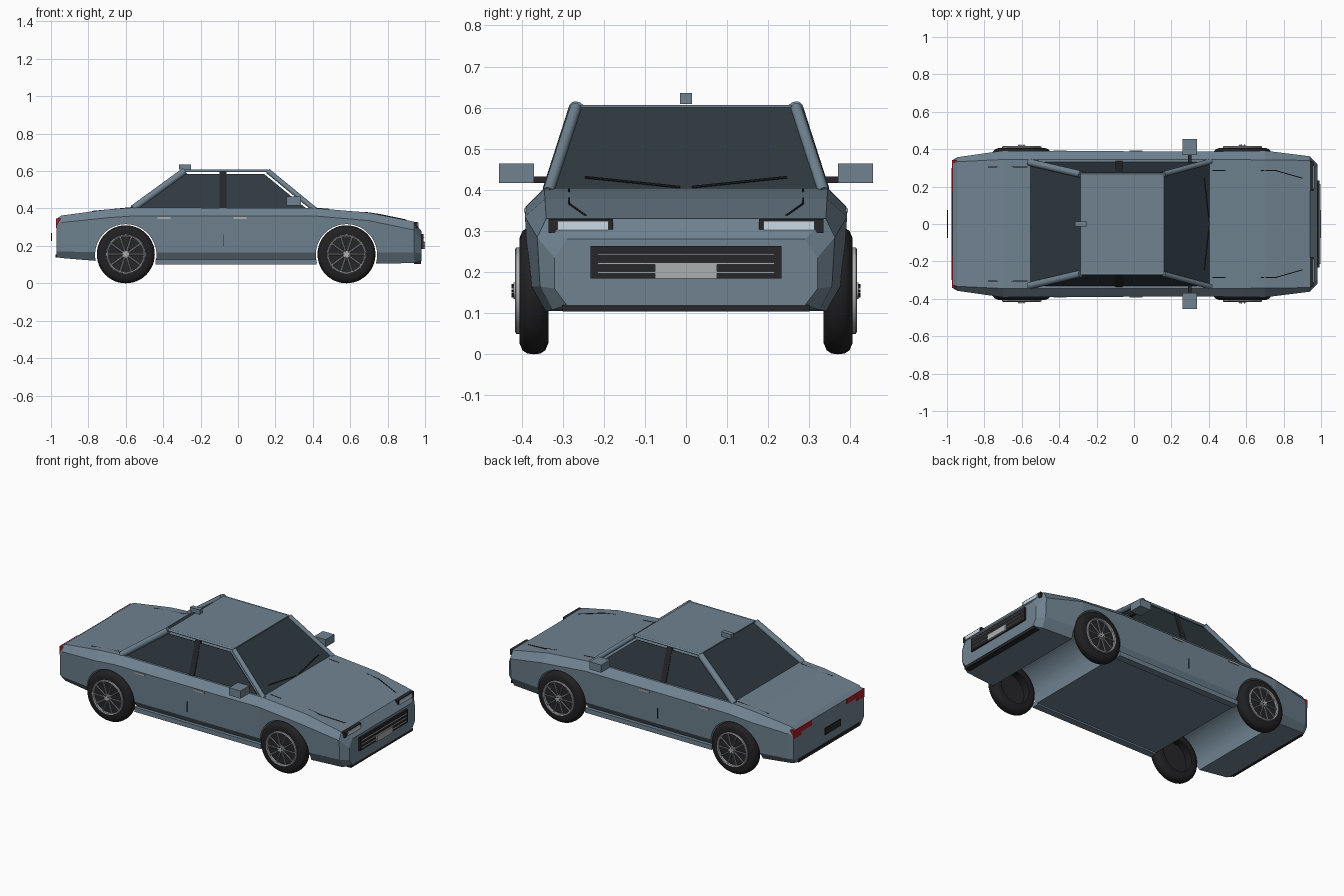
import bpy, bmesh, math
from mathutils import Vector, Matrix

if "Cube" in bpy.data.objects:
    bpy.data.objects.remove(bpy.data.objects["Cube"])


def mat(name, rgb):
    m = bpy.data.materials.new(name)
    m.diffuse_color = (*rgb, 1)
    m.use_nodes = True
    m.node_tree.nodes["Principled BSDF"].inputs["Base Color"].default_value = m.diffuse_color
    return m


PAINT = mat("paint", (0.16, 0.225, 0.28))
GLASS = mat("glass", (0.028, 0.042, 0.052))
DARK = mat("dark_trim", (0.02, 0.02, 0.024))
RUBBER = mat("rubber", (0.015, 0.015, 0.017))
METAL = mat("metal", (0.42, 0.43, 0.44))
LENS = mat("lens", (0.6, 0.7, 0.78))
RED = mat("red_lens", (0.4, 0.015, 0.02))


def make(name, bm, material, smooth=False):
    bmesh.ops.recalc_face_normals(bm, faces=bm.faces)
    me = bpy.data.meshes.new(name)
    bm.to_mesh(me)
    bm.free()
    ob = bpy.data.objects.new(name, me)
    bpy.context.collection.objects.link(ob)
    me.materials.append(material)
    if smooth:
        bpy.ops.object.select_all(action='DESELECT')
        ob.select_set(True)
        bpy.context.view_layer.objects.active = ob
        bpy.ops.object.shade_smooth_by_angle(angle=math.radians(35))
    return ob


def box(name, x, y, z, material):
    bm = bmesh.new()
    size = [r[1] - r[0] for r in (x, y, z)]
    mid = [(r[1] + r[0]) / 2 for r in (x, y, z)]
    bmesh.ops.create_cube(bm, size=1, matrix=Matrix.Translation(mid) @ Matrix.Diagonal((*size, 1)))
    return make(name, bm, material)


def add_rod(bm, a, b, r, n=12):
    a, b = Vector(a), Vector(b)
    d = b - a
    m = Matrix.Translation((a + b) / 2) @ d.to_track_quat('Z', 'Y').to_matrix().to_4x4()
    bmesh.ops.create_cone(bm, segments=n, radius1=r, radius2=r, depth=d.length, cap_ends=True, matrix=m)


def rod(name, pts, r, material, n=12):
    bm = bmesh.new()
    for a, b in zip(pts, pts[1:]):
        add_rod(bm, a, b, r, n)
    return make(name, bm, material, n > 6)


def panel(name, pts, thick, material):
    # thin plate: outline extruded inward along its normal
    bm = bmesh.new()
    f = bm.faces.new([bm.verts.new(p) for p in pts])
    f.normal_update()
    n = f.normal.copy()
    if n.dot(f.calc_center_median() - Vector((-0.07, 0, 0.4))) > 0:
        n = -n
    ext = bmesh.ops.extrude_face_region(bm, geom=[f], use_keep_orig=True)
    bmesh.ops.translate(bm, vec=n * thick, verts=[v for v in ext["geom"] if isinstance(v, bmesh.types.BMVert)])
    return make(name, bm, material)


def lathe(name, profile, centre, side, material, n=48):
    # closed (radius, offset) profile turned about the axle
    bm = bmesh.new()
    rings = []
    for i in range(n):
        a = 2 * math.pi * i / n
        rings.append([bm.verts.new((centre[0] + r * math.cos(a), side * y, centre[1] + r * math.sin(a)))
                      for r, y in profile])
    k = len(profile)
    for i in range(n):
        p, q = rings[i], rings[(i + 1) % n]
        for j in range(k):
            bm.faces.new((p[j], p[(j + 1) % k], q[(j + 1) % k], q[j]))
    return make(name, bm, material, True)


# Body shell: half sections lofted from tail to nose (x, then y,z pairs from sill to deck)
sections = [
    (-0.97, (0.315, 0.14), (0.34, 0.17), (0.342, 0.31), (0.325, 0.345)),
    (-0.945, (0.325, 0.135), (0.352, 0.17), (0.357, 0.325), (0.333, 0.362)),
    (-0.70, (0.345, 0.115), (0.382, 0.165), (0.392, 0.35), (0.345, 0.395)),
    (-0.56, (0.345, 0.11), (0.383, 0.165), (0.39, 0.36), (0.345, 0.405)),
    (0.41, (0.345, 0.11), (0.38, 0.165), (0.388, 0.36), (0.345, 0.402)),
    (0.70, (0.345, 0.105), (0.38, 0.165), (0.392, 0.335), (0.343, 0.378)),
    (0.94, (0.325, 0.108), (0.355, 0.165), (0.362, 0.285), (0.34, 0.33)),
    (0.98, (0.29, 0.12), (0.32, 0.16), (0.32, 0.235), (0.29, 0.28)),
]
bm = bmesh.new()
loops = []
for x, *half in sections:
    ring = half + [(-y, z) for y, z in reversed(half)]
    loops.append([bm.verts.new((x, y, z)) for y, z in ring])
for p, q in zip(loops, loops[1:]):
    for j in range(8):
        bm.faces.new((p[j], p[(j + 1) % 8], q[(j + 1) % 8], q[j]))
bm.faces.new(loops[0])
bm.faces.new(loops[-1])
body = make("body_shell", bm, PAINT)

# Wheel arches cut through the full width
AXLES = (("rear", -0.6), ("front", 0.58))
for tag, x in AXLES:
    bm = bmesh.new()
    add_rod(bm, (x, -0.6, 0.152), (x, 0.6, 0.152), 0.164, 64)
    cutter = make(tag + "_arch_cutter", bm, PAINT)
    cutter.hide_render = True
    cutter.display_type = 'WIRE'
    mod = body.modifiers.new("arch", 'BOOLEAN')
    mod.object, mod.operation, mod.solver = cutter, 'DIFFERENCE', 'EXACT'
bpy.context.view_layer.objects.active = body
for mod in list(body.modifiers):
    bpy.ops.object.modifier_apply(modifier=mod.name)
for ob in [o for o in bpy.data.objects if o.name.endswith("_cutter")]:
    bpy.data.objects.remove(ob)

# Cabin: roof, screens, side glass, pillars
box("roof", (-0.285, 0.16), (-0.265, 0.265), (0.594, 0.606), PAINT)
panel("windscreen", [(0.405, -0.325, 0.4), (0.405, 0.325, 0.4), (0.16, 0.26, 0.6), (0.16, -0.26, 0.6)], 0.008, GLASS)
panel("rear_window", [(-0.56, -0.325, 0.4), (-0.56, 0.325, 0.4), (-0.285, 0.26, 0.6), (-0.285, -0.26, 0.6)], 0.008, GLASS)

for s, side in ((1, "left"), (-1, "right")):
    panel(side + "_side_glass", [(-0.54, s * 0.333, 0.4), (0.365, s * 0.333, 0.4),
                                 (0.14, s * 0.276, 0.584), (-0.285, s * 0.276, 0.584)], 0.006, GLASS)
    rod(side + "_front_pillar", [(0.41, s * 0.335, 0.395), (0.16, s * 0.268, 0.6)], 0.014, PAINT)
    rod(side + "_rear_pillar", [(-0.56, s * 0.33, 0.4), (-0.285, s * 0.266, 0.6)], 0.019, PAINT)
    rod(side + "_roof_rail", [(-0.285, s * 0.267, 0.601), (0.16, s * 0.267, 0.601)], 0.007, PAINT)
    panel(side + "_centre_pillar", [(-0.098, s * 0.339, 0.4), (-0.062, s * 0.339, 0.4),
                                    (-0.062, s * 0.272, 0.6), (-0.098, s * 0.272, 0.6)], 0.014, DARK)
    # Mirror, sill, handles, shut lines
    y = sorted((s * 0.37, s * 0.455))
    box(side + "_mirror", (0.258, 0.336), y, (0.417, 0.464), PAINT)
    box(side + "_mirror_stalk", (0.29, 0.308), sorted((s * 0.325, s * 0.375)), (0.417, 0.433), DARK)
    box(side + "_sill", (-0.44, 0.42), sorted((s * 0.335, s * 0.378)), (0.1, 0.128), PAINT)
    for i, x in enumerate((-0.395, 0.01)):
        box(f"{side}_door_handle_{i}", (x - 0.035, x + 0.035), sorted((s * 0.38, s * 0.394)), (0.345, 0.355), METAL)
    box(side + "_door_seam", (-0.078, -0.074), sorted((s * 0.375, s * 0.387)), (0.2, 0.262), DARK)
    rod(side + "_bonnet_seam", [(0.68, s * 0.285, 0.379), (0.76, s * 0.285, 0.367), (0.9, s * 0.245, 0.338)],
        0.003, DARK, 6)
    rod(side + "_bonnet_rear_seam", [(0.42, s * 0.285, 0.401), (0.49, s * 0.285, 0.395)], 0.003, DARK, 6)
    rod(side + "_boot_seam", [(-0.78, s * 0.305, 0.384), (-0.57, s * 0.305, 0.404)], 0.003, DARK, 6)
    # Lamps
    box(side + "_headlight_housing", (0.925, 0.961), sorted((s * 0.178, s * 0.335)), (0.295, 0.329), DARK)
    box(side + "_headlight_lens", (0.955, 0.966), sorted((s * 0.188, s * 0.312)), (0.302, 0.324), LENS)
    box(side + "_tail_light", (-0.974, -0.95), sorted((s * 0.17, s * 0.343)), (0.315, 0.346), RED)
    box(side + "_tail_light_lower", (-0.974, -0.95), sorted((s * 0.27, s * 0.343)), (0.296, 0.315), RED)

# Wipers and roof fin
rod("left_wiper", [(0.402, 0.015, 0.407), (0.377, 0.245, 0.431)], 0.003, DARK, 6)
rod("right_wiper", [(0.402, -0.015, 0.407), (0.377, -0.245, 0.431)], 0.003, DARK, 6)
box("roof_aerial", (-0.316, -0.25), (-0.014, 0.014), (0.609, 0.636), PAINT)

# Grille, plates, bumper lips
box("grille", (0.975, 0.991), (-0.232, 0.232), (0.184, 0.264), DARK)
for i, z in enumerate((0.199, 0.221, 0.243)):
    box(f"grille_bar_{i}", (0.988, 0.997), (-0.215, 0.215), (z - 0.002, z + 0.002), METAL)
box("front_plate", (0.99, 1.0), (-0.075, 0.075), (0.184, 0.22), METAL)
box("rear_plate", (-1.0, -0.995), (-0.075, 0.075), (0.226, 0.268), DARK)
box("rear_lip", (-0.976, -0.95), (-0.3, 0.3), (0.137, 0.155), DARK)
box("front_lip", (0.94, 0.978), (-0.3, 0.3), (0.104, 0.12), DARK)

# Wheels
TYRE = [(0.1, 0.337), (0.128, 0.335), (0.145, 0.342), (0.153, 0.354), (0.155, 0.37),
        (0.153, 0.386), (0.145, 0.398), (0.128, 0.405), (0.104, 0.404)]
RIM = [(0.094, 0.4), (0.105, 0.4), (0.105, 0.413), (0.1, 0.416), (0.094, 0.413)]
for s, side in ((1, "left"), (-1, "right")):
    for tag, x in AXLES:
        name, c = f"{tag}_{side}", (x, 0.155)
        lathe(name + "_tyre", TYRE, c, s, RUBBER)
        lathe(name + "_rim", RIM, c, s, METAL)
        rod(name + "_wheel_disc", [(x, s * 0.385, 0.155), (x, s * 0.4, 0.155)], 0.103, DARK, 48)
        rod(name + "_hub", [(x, s * 0.395, 0.155), (x, s * 0.42, 0.155)], 0.02, METAL, 20)
        spokes, bolts = bmesh.new(), bmesh.new()
        for i in range(10):
            a = math.pi * i / 5
            d = Vector((math.cos(a), 0, math.sin(a)))
            o = Vector((x, s * 0.408, 0.155))
            add_rod(spokes, o + d * 0.015, o + d * 0.098, 0.0045, 6)
            if i % 2:
                b = o + d * 0.014
                add_rod(bolts, b, b + Vector((0, s * 0.016, 0)), 0.003, 6)
        make(name + "_spokes", spokes, METAL)
        make(name + "_bolts", bolts, DARK)
